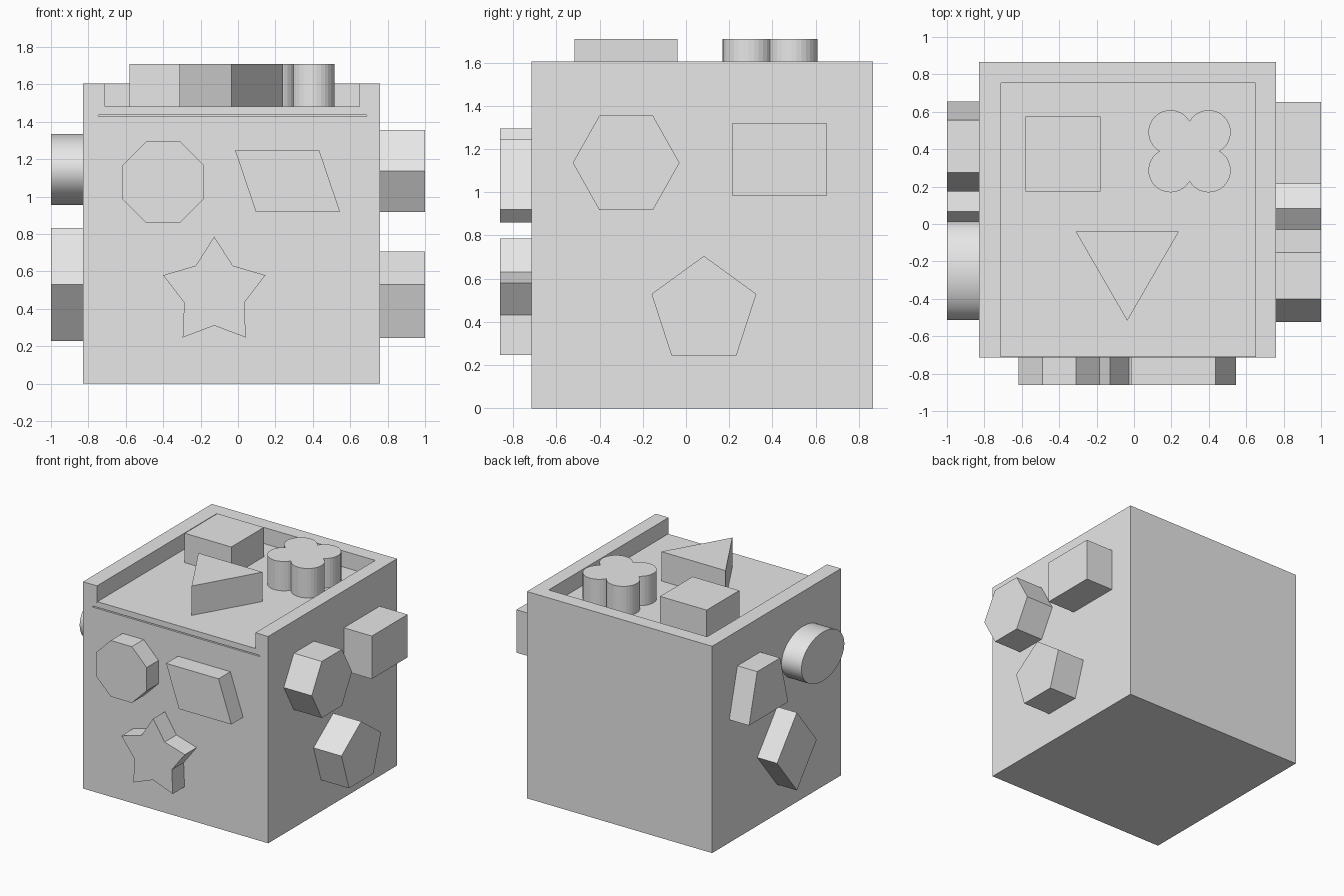
import bpy, bmesh
from math import sin, cos, pi, radians, atan2, sqrt
from mathutils import Vector

cube = bpy.data.objects.get("Cube")
if cube:
    bpy.data.objects.remove(cube, do_unlink=True)

grey = bpy.data.materials.new("plain_grey")
grey.use_nodes = True
GREY = (0.8, 0.8, 0.8, 1)
grey.diffuse_color = GREY
grey.node_tree.nodes["Principled BSDF"].inputs["Base Color"].default_value = GREY


def prism(name, outline, axis, lo, hi):
    """Extrude a flat outline along an axis from lo to hi."""
    place = {"x": lambda a, b: (lo, a, b),
             "y": lambda a, b: (a, lo, b),
             "z": lambda a, b: (a, b, lo)}[axis]
    shift = Vector([hi - lo if axis == k else 0 for k in "xyz"])
    bm = bmesh.new()
    face = bm.faces.new([bm.verts.new(place(a, b)) for a, b in outline])
    top = bmesh.ops.extrude_face_region(bm, geom=[face])["geom"]
    bmesh.ops.translate(bm, vec=shift,
                        verts=[v for v in top if isinstance(v, bmesh.types.BMVert)])
    bmesh.ops.recalc_face_normals(bm, faces=bm.faces)
    mesh = bpy.data.meshes.new(name)
    bm.to_mesh(mesh)
    bm.free()
    mesh.materials.append(grey)
    obj = bpy.data.objects.new(name, mesh)
    bpy.context.collection.objects.link(obj)
    return obj


def rect(a0, a1, b0, b1):
    return [(a0, b0), (a1, b0), (a1, b1), (a0, b1)]


def ring(ca, cb, ra, rb, n, start=0.0):
    """Regular outline with n corners on an ellipse."""
    return [(ca + ra * cos(start + 2 * pi * i / n),
             cb + rb * sin(start + 2 * pi * i / n)) for i in range(n)]


def make_active(obj):
    bpy.ops.object.select_all(action="DESELECT")
    obj.select_set(True)
    bpy.context.view_layer.objects.active = obj


# Box with an open-fronted dovetail channel for the lid
body = prism("box_body", rect(-0.83, 0.76, 0, 1.605), "y", -0.715, 0.865)
channel = prism("lid_channel_cutter",
                [(-0.75, 1.43), (0.69, 1.43), (0.65, 1.48),
                 (0.65, 1.8), (-0.71, 1.8), (-0.71, 1.48)], "y", -0.9, 0.755)
channel.hide_render = True
cut = body.modifiers.new("channel", "BOOLEAN")
cut.operation = "DIFFERENCE"
cut.solver = "EXACT"
cut.object = channel
make_active(body)
bpy.ops.object.modifier_apply(modifier=cut.name)
bpy.data.objects.remove(channel, do_unlink=True)

# Sliding lid, with a thin gap below it
prism("sliding_lid", [(-0.75, 1.436), (0.69, 1.436), (0.65, 1.48), (-0.71, 1.48)],
      "y", -0.71, 0.755)

# Front blocks
FRONT = ("y", -0.86, -0.7)
prism("octagon_block", ring(-0.4, 1.077, 0.236, 0.236, 8, pi / 8), *FRONT)
prism("parallelogram_block",
      [(-0.015, 1.245), (0.435, 1.245), (0.545, 0.92), (0.095, 0.92)], *FRONT)
outer = ring(-0.127, 0.487, 0.287, 0.298, 5, pi / 2)
inner = ring(-0.127, 0.487, 0.169, 0.177, 5, pi / 2 + pi / 5)
prism("star_block", [p for pair in zip(outer, inner) for p in pair], *FRONT)

# Left side blocks
LEFT = ("x", 0.74, 1.0)
prism("hexagon_block", ring(-0.277, 1.136, 0.247, 0.253, 6), *LEFT)
prism("rectangle_block", rect(0.213, 0.652, 0.985, 1.318), *LEFT)
prism("pentagon_block", ring(0.083, 0.45, 0.255, 0.255, 5, pi / 2), *LEFT)

# Right side blocks
RIGHT = ("x", -1.0, -0.81)
oval = prism("oval_block", ring(-0.25, 1.145, 0.263, 0.19, 96), *RIGHT)
make_active(oval)
bpy.ops.object.shade_smooth_by_angle(angle=radians(30))
prism("trapezoid_block",
      [(0.655, 0.955), (0.555, 1.335), (0.275, 1.335), (0.175, 0.955)], *RIGHT)
prism("diamond_block", ring(0.068, 0.53, 0.243, 0.302, 4), *RIGHT)

# Lid blocks
TOP = ("z", 1.46, 1.708)
prism("square_block", rect(-0.58, -0.18, 0.175, 0.575), *TOP)
prism("triangle_block", [(-0.312, -0.04), (0.24, -0.04), (-0.036, -0.517)], *TOP)

# Four-lobed block: one arc per lobe, meeting at the notches
lobe, offset, steps = 0.118, 0.102, 18
half = pi / 4 + atan2(offset, sqrt(lobe ** 2 - offset ** 2))
clover = []
for k in range(4):
    mid = pi / 4 + k * pi / 2
    cx = 0.297 + offset * sqrt(2) * cos(mid)
    cy = 0.389 + offset * sqrt(2) * sin(mid)
    for i in range(steps):
        a = mid - half + 2 * half * i / steps
        clover.append((cx + lobe * cos(a), cy + lobe * sin(a)))
prism("clover_block", clover, *TOP)
